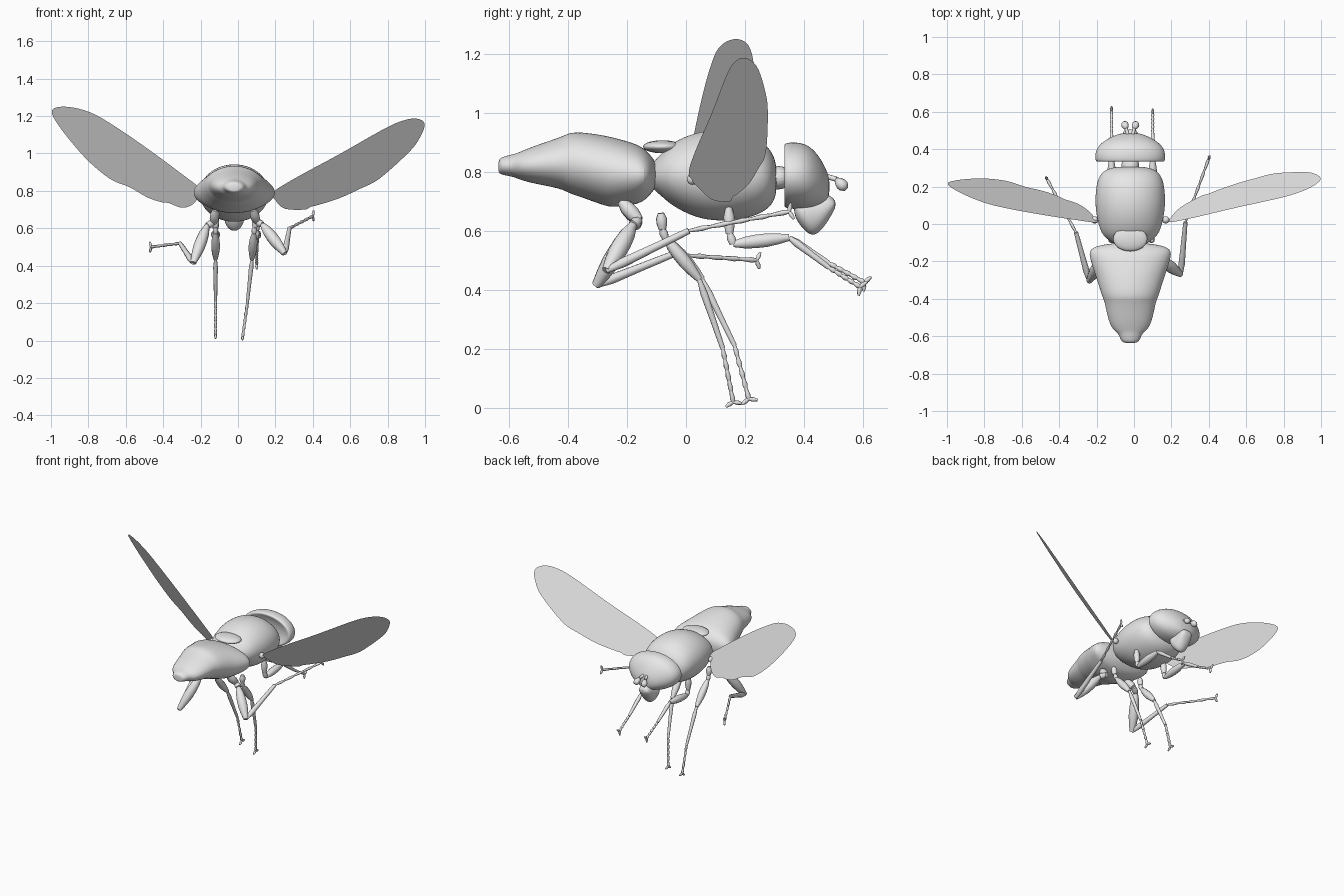
import bpy, bmesh, math
from mathutils import Vector

if "Cube" in bpy.data.objects:
    bpy.data.objects.remove(bpy.data.objects["Cube"])

MID = -0.02          # body axis in x
grey = bpy.data.materials.new("light_grey")
grey.use_nodes = True
colour = (0.8, 0.8, 0.8, 1)
grey.diffuse_color = colour
grey.node_tree.nodes["Principled BSDF"].inputs["Base Color"].default_value = colour


def finish(name, bm, subdivide=0):
    bmesh.ops.recalc_face_normals(bm, faces=bm.faces)
    mesh = bpy.data.meshes.new(name)
    bm.to_mesh(mesh)
    bm.free()
    mesh.shade_smooth()
    mesh.set_sharp_from_angle(angle=math.radians(60))
    mesh.materials.append(grey)
    ob = bpy.data.objects.new(name, mesh)
    bpy.context.collection.objects.link(ob)
    if subdivide:
        ob.modifiers.new("smooth", "SUBSURF").levels = subdivide
        ob.modifiers["smooth"].render_levels = subdivide
    return ob


def bridge(bm, rings):
    # Skin a list of point rings and cap both ends
    loops = [[bm.verts.new(p) for p in ring] for ring in rings]
    n = len(loops[0])
    for a, b in zip(loops, loops[1:]):
        for i in range(n):
            j = (i + 1) % n
            bm.faces.new((a[i], a[j], b[j], b[i]))
    bm.faces.new(loops[0])
    bm.faces.new(loops[-1])


def body(name, sections, sides=24):
    # Loft oval sections along y: (y, top, bottom, half width)
    rings = []
    for y, top, bottom, half in sections:
        zc, rz = (top + bottom) / 2, (top - bottom) / 2
        angles = [math.tau * i / sides for i in range(sides)]
        rings.append([(MID + half * math.cos(t), y, zc + rz * math.sin(t)) for t in angles])
    bm = bmesh.new()
    bridge(bm, rings)
    return finish(name, bm, 2)


def limb(bm, a, b, radius, shape, sides=10):
    # Round segment from a to b whose thickness follows the shape list
    a, b = Vector(a), Vector(b)
    turn = (b - a).to_track_quat("Z", "Y")
    rings = []
    for k, s in enumerate(shape):
        centre = a.lerp(b, k / (len(shape) - 1))
        rings.append([centre + turn @ Vector((math.cos(t), math.sin(t), 0)) * radius * s
                      for t in (math.tau * i / sides for i in range(sides))])
    bridge(bm, rings)


def ball(name, centre, size):
    bm = bmesh.new()
    bmesh.ops.create_uvsphere(bm, u_segments=24, v_segments=14, radius=1)
    bmesh.ops.scale(bm, vec=size, verts=bm.verts)
    bmesh.ops.translate(bm, vec=centre, verts=bm.verts)
    return finish(name, bm)


# Abdomen with stepped segments
body("abdomen", [
    (-.637, .835, .80, .02), (-.63, .85, .79, .05), (-.585, .86, .783, .062),
    (-.57, .865, .775, .09), (-.52, .887, .76, .118), (-.42, .92, .742, .137),
    (-.40, .932, .727, .146), (-.36, .937, .715, .16), (-.28, .925, .685, .185),
    (-.25, .918, .678, .197), (-.18, .90, .685, .218), (-.14, .88, .70, .223),
    (-.115, .85, .73, .18), (-.10, .83, .75, .07)])

# Thorax and the plate behind it
body("thorax", [
    (-.125, .82, .75, .06), (-.085, .86, .72, .12), (-.05, .90, .685, .158),
    (.03, .935, .643, .18), (.11, .947, .63, .19), (.2, .937, .638, .185),
    (.26, .905, .66, .168), (.295, .865, .69, .13), (.308, .82, .73, .06)])
ball("scutellum", (MID, -.08, .885), (.092, .066, .022))

# Neck, head with hollow back, and mouth
body("neck", [(.27, .82, .74, .05), (.3, .82, .74, .045), (.35, .82, .74, .05)])
body("head", [
    (.36, .80, .77, .03), (.35, .86, .72, .13), (.33, .89, .685, .175),
    (.338, .90, .675, .189), (.38, .902, .672, .19), (.42, .89, .672, .172),
    (.455, .85, .685, .125), (.48, .80, .70, .07), (.487, .77, .73, .03)])
body("mouth", [
    (.365, .70, .65, .04), (.40, .72, .60, .058), (.435, .73, .575, .05),
    (.475, .73, .62, .045), (.50, .71, .665, .035), (.507, .70, .68, .02)])

# Antennae
for side, label in ((1, "left"), (-1, "right")):
    bm = bmesh.new()
    base = (MID + side * .012, .475, .785)
    bend = (MID + side * .022, .51, .775)
    limb(bm, base, bend, .009, (1, 1, 1))
    limb(bm, bend, (MID + side * .033, .543, .742), .02, (.4, .8, 1, .95, .5))
    finish(label + "_antenna", bm)
    ball(label + "_wing_root", (MID + side * .19, .022, .775), (.019, .019, .019))


def wing(name, outline, side, slope, drop, steps=4):
    # Thin sheet: smooth outline in (span, height), laid on a tilted plane
    pts = [Vector(p) for p in outline]
    n = len(pts)
    bm = bmesh.new()
    verts = []
    for i in range(n):
        a, b, c, d = (pts[(i + k) % n] for k in (-1, 0, 1, 2))
        for s in range(steps):
            t = s / steps
            p = (b * 2 + (c - a) * t + (a * 2 - b * 5 + c * 4 - d) * t ** 2
                 + (b * 3 - a - c * 3 + d) * t ** 3) / 2
            y = .02 + slope * (p.x - .2) + drop * (p.y - .785)
            verts.append(bm.verts.new((side * p.x, y, p.y)))
    bm.faces.new(verts)
    finish(name, bm)


wing("left_wing", [
    (.185, .79), (.30, .865), (.54, .995), (.76, 1.12), (.865, 1.17), (.95, 1.187),
    (.998, 1.16), (.975, 1.09), (.917, 1.01), (.757, .866), (.65, .81), (.54, .76),
    (.43, .725), (.39, .715), (.355, .70), (.25, .705), (.20, .75)],
    1, .53, -.545)
wing("right_wing", [
    (.20, .81), (.30, .89), (.47, 1.016), (.65, 1.14), (.79, 1.22), (.92, 1.25),
    (.995, 1.23), (.955, 1.144), (.82, .98), (.687, .866), (.58, .82), (.484, .765),
    (.41, .74), (.37, .735), (.30, .71), (.243, .727), (.21, .77)],
    -1, .515, -.49)


def leg(name, hip, joint, thigh, knee, ankle, end, girth):
    bm = bmesh.new()
    limb(bm, hip, joint, girth * .8, (.6, 1, 1, .7))
    limb(bm, joint, thigh, girth * .65, (.7, 1, .8))
    limb(bm, thigh, knee, girth, (.45, .85, 1, 1, .8, .5))
    limb(bm, knee, ankle, girth * .55, (.6, 1, .9, .8, .75, .65))
    # Foot of five beads ending in two claws
    a, b = Vector(ankle), Vector(end)
    for k in range(5):
        limb(bm, a.lerp(b, k / 5), a.lerp(b, (k + 1) / 5), .009, (.6, .8, 1, .7), 8)
    along = (b - a).normalized()
    across = along.cross(Vector((1, 0, 0))).normalized()
    for s in (1, -1):
        limb(bm, b, b + along * .012 + across * s * .028, .008, (.7, 1, .5), 8)
    finish(name, bm)


# Front legs reach forward beneath the head
for label, x, rise in (("left", .10, 0), ("right", -.12, .015)):
    leg(label + "_front_leg", (x, .145, .68), (x, .148, .59), (x, .16, .555),
        (x, .35, .577), (x, .485, .475 + rise), (x, .59 + rise, .41 + rise), .024)

# Middle legs hang down
leg("left_middle_leg", (.095, -.085, .66), (.09, -.08, .605), (.085, -.07, .575),
    (.075, .045, .435), (.05, .125, .2), (.025, .16, .02), .023)
leg("right_middle_leg", (-.12, -.085, .66), (-.12, -.08, .605), (-.12, -.07, .575),
    (-.12, .055, .435), (-.12, .165, .21), (-.12, .213, .03), .023)

# Hind legs fold back and then trail outward
leg("left_hind_leg", (.08, -.22, .70), (.10, -.16, .635), (.13, -.18, .62),
    (.25, -.27, .465), (.275, .01, .60), (.40, .35, .665), .031)
leg("right_hind_leg", (-.12, -.22, .70), (-.13, -.16, .63), (-.165, -.18, .615),
    (-.24, -.305, .415), (-.31, -.045, .52), (-.465, .24, .50), .031)
